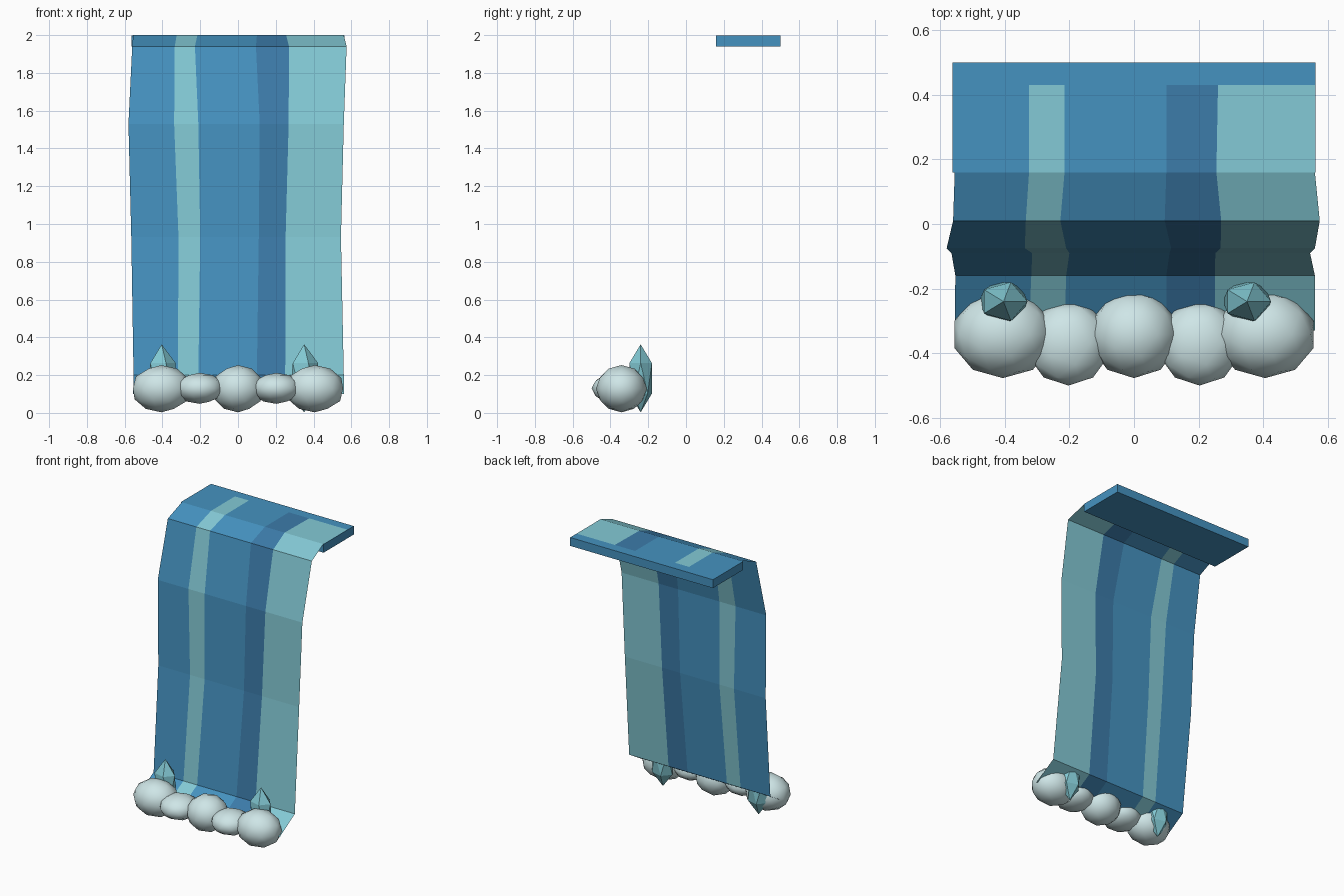
import bpy, bmesh
from mathutils import Matrix

if "Cube" in bpy.data.objects:
    bpy.data.objects.remove(bpy.data.objects["Cube"])

def material(name, rgb):
    m = bpy.data.materials.new(name)
    m.diffuse_color = (*rgb, 1)
    m.use_nodes = True
    m.node_tree.nodes["Principled BSDF"].inputs["Base Color"].default_value = m.diffuse_color
    return m

BLUE = material("water_blue", (0.06, 0.29, 0.53))
LIGHT = material("water_light", (0.23, 0.59, 0.67))
DARK = material("water_dark", (0.045, 0.20, 0.40))
FOAM = material("foam_white", (0.62, 0.79, 0.80))
SPRAY = material("spray_teal", (0.22, 0.57, 0.64))

def finish(name, bm, mats):
    me = bpy.data.meshes.new(name)
    bm.to_mesh(me)
    bm.free()
    for m in mats:
        me.materials.append(m)
    ob = bpy.data.objects.new(name, me)
    bpy.context.collection.objects.link(ob)
    return ob

# flat ledge the water pours from
bm = bmesh.new()
bmesh.ops.create_cube(bm, size=1, matrix=Matrix.Translation((0, 0.33, 1.969))
                      @ Matrix.Diagonal((1.125, 0.34, 0.06, 1)))
finish("top_ledge", bm, [BLUE])

# thin falling sheet: each row is y, z and the x of the band borders
rows = [
    (0.43, 2.00, (-0.555, -0.325, -0.215, 0.10, 0.26, 0.56)),
    (0.16, 2.00, (-0.555, -0.325, -0.215, 0.10, 0.255, 0.56)),
    (0.01, 1.94, (-0.56, -0.335, -0.228, 0.095, 0.27, 0.575)),
    (-0.075, 1.53, (-0.58, -0.338, -0.21, 0.115, 0.268, 0.56)),
    (-0.09, 0.93, (-0.565, -0.315, -0.20, 0.11, 0.252, 0.545)),
    (-0.16, 0.20, (-0.553, -0.318, -0.21, 0.10, 0.25, 0.56)),
    (-0.33, 0.10, (-0.555, -0.325, -0.215, 0.10, 0.25, 0.56)),
]
bands = [0, 1, 0, 2, 1]
bm = bmesh.new()
grid = [[bm.verts.new((x, y, z)) for x in xs] for y, z, xs in rows]
for upper, lower in zip(grid, grid[1:]):
    for i, band in enumerate(bands):
        f = bm.faces.new((upper[i], lower[i], lower[i + 1], upper[i + 1]))
        f.material_index = band
finish("falling_water", bm, [BLUE, LIGHT, DARK])

def ball(name, subdiv, centre, radii, mat, smooth):
    bm = bmesh.new()
    bmesh.ops.create_icosphere(bm, subdivisions=subdiv, radius=1,
                               matrix=Matrix.Translation(centre) @ Matrix.Diagonal((*radii, 1)))
    for f in bm.faces:
        f.smooth = smooth
    return finish(name, bm, [mat])

# foam mounds at the foot, alternating tall and flat
for i in range(5):
    x = (i - 2) * 0.203
    if i % 2:
        ball(f"foam_{i}", 2, (x, -0.37, 0.13), (0.13, 0.13, 0.082), FOAM, True)
    else:
        r = 0.14 if i == 2 else 0.158
        ball(f"foam_{i}", 2, (x, -0.342, 0.128), (r, 0.135, 0.125), FOAM, True)

# pointed spray drops behind the foam
for side, x in (("left", -0.404), ("right", 0.35)):
    ball(f"spray_{side}", 1, (x, -0.24, 0.183), (0.083, 0.07, 0.18), SPRAY, False)
